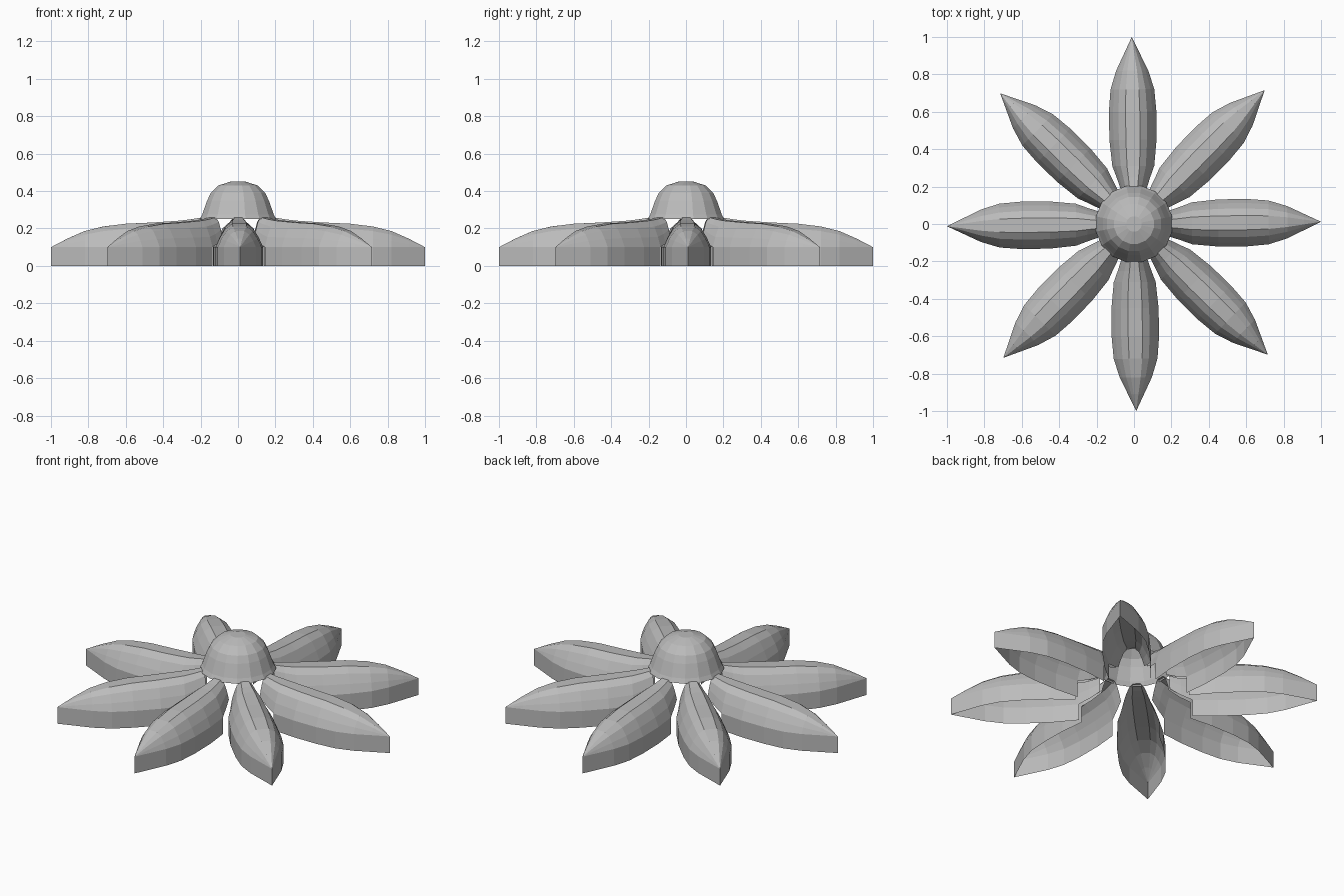
import bpy, bmesh, math
from mathutils import Matrix

if "Cube" in bpy.data.objects:
    bpy.data.objects.remove(bpy.data.objects["Cube"])

grey = bpy.data.materials.new("grey")
grey.diffuse_color = (0.5, 0.5, 0.5, 1)
grey.use_nodes = True
grey.node_tree.nodes["Principled BSDF"].inputs["Base Color"].default_value = grey.diffuse_color


def finish(bm, name):
    bmesh.ops.remove_doubles(bm, verts=bm.verts, dist=0.0005)
    bmesh.ops.recalc_face_normals(bm, faces=bm.faces)
    # open shells: make the crown face outward
    if sum(f.normal.z * f.calc_area() for f in bm.faces) < 0:
        bmesh.ops.reverse_faces(bm, faces=bm.faces)
    me = bpy.data.meshes.new(name)
    bm.to_mesh(me)
    bm.free()
    me.materials.append(grey)
    ob = bpy.data.objects.new(name, me)
    bpy.context.collection.objects.link(ob)
    return ob


# Petal stations: radius, half width, crown height, shoulder height
STATIONS = [(0.19, 0.07, 0.262, 0.15), (0.25, 0.09, 0.252, 0.12),
            (0.31, 0.112, 0.245, 0.10), (0.45, 0.126, 0.235, 0.10),
            (0.60, 0.127, 0.228, 0.10), (0.72, 0.117, 0.213, 0.10),
            (0.82, 0.086, 0.188, 0.10), (0.91, 0.043, 0.148, 0.10),
            (1.00, 0.0, 0.10, 0.10)]
# Half of the arched cross-section: share of width, share of rise
ARCH = [(1, 0), (0.83, 0.38), (0.6, 0.76), (0.3, 0.98)]
ARCH_FULL = ARCH + [(-u, v) for u, v in reversed(ARCH)]


def petal(index):
    bm = bmesh.new()
    crown, feet = [], []
    for r, w, top, base in STATIONS:
        crown.append([bm.verts.new((r, u * w, base + v * (top - base)))
                      for u, v in ARCH_FULL])
        feet.append([bm.verts.new((r, s * w, 0)) for s in (1, -1)])
    for i in range(len(STATIONS) - 1):
        a, b = crown[i], crown[i + 1]
        for j in range(len(a) - 1):
            bm.faces.new((a[j], b[j], b[j + 1], a[j + 1]))
        # upright side walls begin a little away from the hub
        if STATIONS[i][0] >= 0.31:
            for side, k in ((0, 0), (1, -1)):
                bm.faces.new((a[k], b[k], feet[i + 1][side], feet[i][side]))
    loose = [v for v in bm.verts if not v.link_faces]
    bmesh.ops.delete(bm, geom=loose, context='VERTS')
    turn = Matrix.Rotation(index * math.tau / 8 + 0.012, 4, 'Z')
    bmesh.ops.transform(bm, matrix=turn, verts=bm.verts)
    return finish(bm, f"petal_{index + 1}")


for i in range(8):
    petal(i)

# Hollow hub dome
PROFILE = [(0.208, 0.25), (0.195, 0.275), (0.168, 0.35), (0.148, 0.39),
           (0.108, 0.43), (0.042, 0.45), (0.0, 0.45)]
SIDES = 16
bm = bmesh.new()
rings = [[bm.verts.new((r * math.cos(math.tau * (k + 0.5) / SIDES),
                        r * math.sin(math.tau * (k + 0.5) / SIDES), z))
          for k in range(SIDES)] for r, z in PROFILE]
for a, b in zip(rings, rings[1:]):
    for k in range(SIDES):
        n = (k + 1) % SIDES
        bm.faces.new((a[k], a[n], b[n], b[k]))
finish(bm, "hub_dome")
